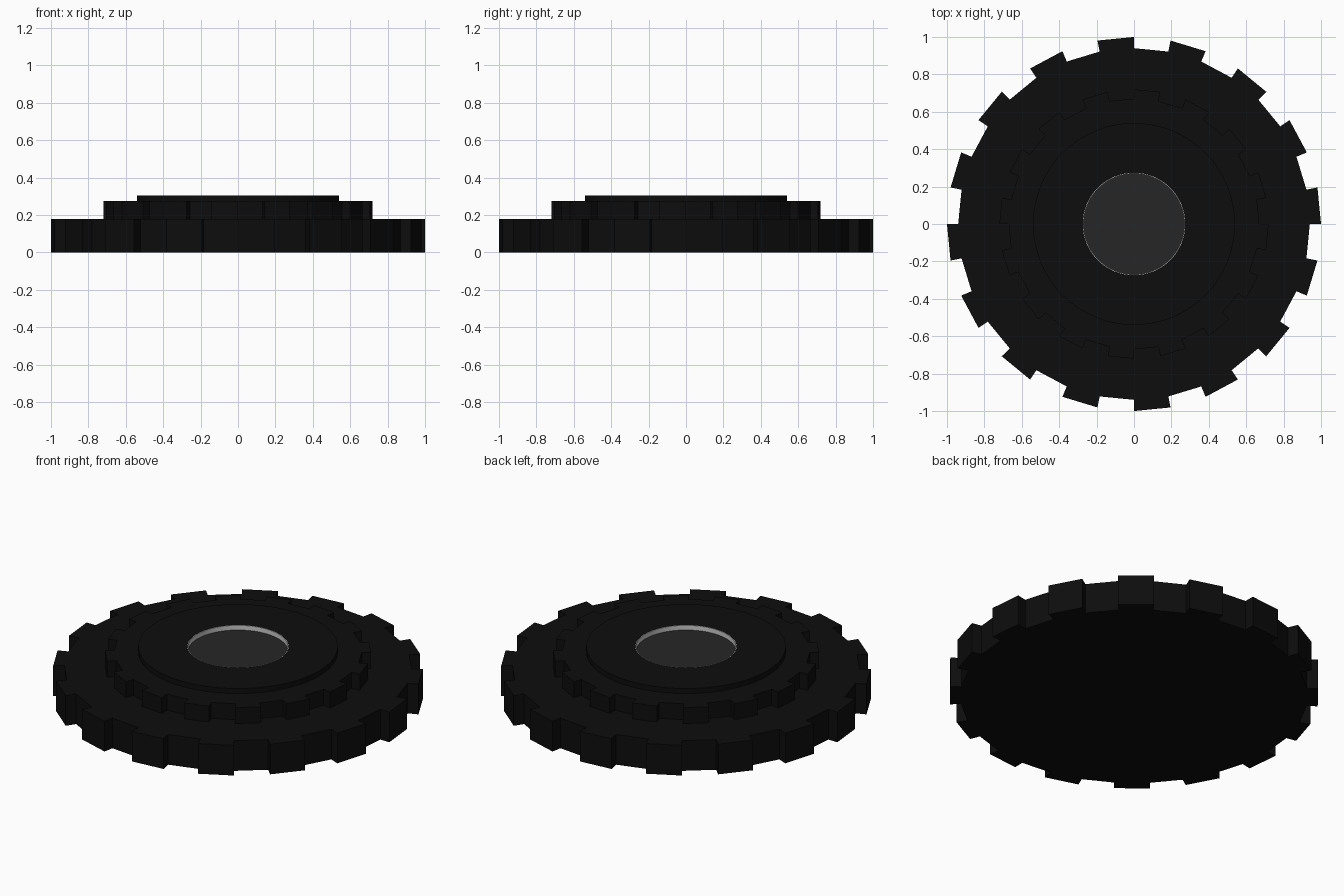
import bpy, bmesh
from math import cos, sin, pi, radians

if "Cube" in bpy.data.objects:
    bpy.data.objects.remove(bpy.data.objects["Cube"])


def material(name, v):
    m = bpy.data.materials.new(name)
    m.diffuse_color = (v, v, v, 1)
    m.use_nodes = True
    m.node_tree.nodes["Principled BSDF"].inputs["Base Color"].default_value = m.diffuse_color
    return m


black = material("black", 0.004)
charcoal = material("charcoal", 0.019)


def make(name, bm, mat=None, smooth=False):
    bmesh.ops.recalc_face_normals(bm, faces=bm.faces)
    me = bpy.data.meshes.new(name)
    bm.to_mesh(me)
    bm.free()
    ob = bpy.data.objects.new(name, me)
    bpy.context.collection.objects.link(ob)
    if mat:
        me.materials.append(mat)
    if smooth:
        bpy.ops.object.select_all(action='DESELECT')
        ob.select_set(True)
        bpy.context.view_layer.objects.active = ob
        bpy.ops.object.shade_smooth_by_angle(angle=radians(35))
    return ob


def gear(name, r_high, r_low, z0, z1, phase):
    # 16 teeth and 16 gaps, each with a single straight outer face
    bm = bmesh.new()
    step = 2 * pi / 32
    pts = []
    for i in range(32):
        r = r_high if (i + phase) % 2 == 0 else r_low
        for a in (i * step, (i + 1) * step):
            pts.append((r * cos(a), r * sin(a)))
    n = len(pts)
    rings = [[bm.verts.new((x, y, z)) for x, y in pts] for z in (z0, z1)]
    centres = [bm.verts.new((0, 0, z)) for z in (z0, z1)]
    for i in range(n):
        j = (i + 1) % n
        bm.faces.new((rings[0][i], rings[0][j], rings[1][j], rings[1][i]))
        for ring, c in zip(rings, centres):
            if i % 2 == 0:
                bm.faces.new((ring[i], ring[j], c))
            else:
                # radial step: degenerate at the centre, so share the spoke
                bm.faces.new((ring[i], ring[j], c))
    # collapse the zero-area spoke triangles cleanly
    bmesh.ops.dissolve_degenerate(bm, dist=1e-5, edges=bm.edges)
    return make(name, bm, black)


def ring_part(name, r_out, r_in, z0, z1, mat, n=64):
    bm = bmesh.new()
    prof = [(r_out, z0), (r_out, z1), (r_in, z1), (r_in, z0)]
    loops = [[bm.verts.new((r * cos(2 * pi * i / n), r * sin(2 * pi * i / n), z))
              for i in range(n)] for r, z in prof]
    for k in range(4):
        a, b = loops[k], loops[(k + 1) % 4]
        for i in range(n):
            j = (i + 1) % n
            bm.faces.new((a[i], a[j], b[j], b[i]))
    return make(name, bm, mat, True)


# toothed base and smaller toothed tier, teeth offset by half a pitch
gear("toothed_base", 1.0, 0.94, 0.0, 0.18, 0)
gear("toothed_upper_tier", 0.72, 0.67, 0.18, 0.275, 1)

# round top plate with a pale liner inside its opening
ring_part("top_plate", 0.54, 0.274, 0.275, 0.305, black)
ring_part("opening_liner", 0.274, 0.27, 0.275, 0.3045, None)

# recessed grey floor disc
bm = bmesh.new()
bmesh.ops.create_circle(bm, cap_ends=True, segments=64, radius=0.272)
bmesh.ops.translate(bm, verts=bm.verts, vec=(0, 0, 0.277))
make("recess_floor", bm, charcoal)
